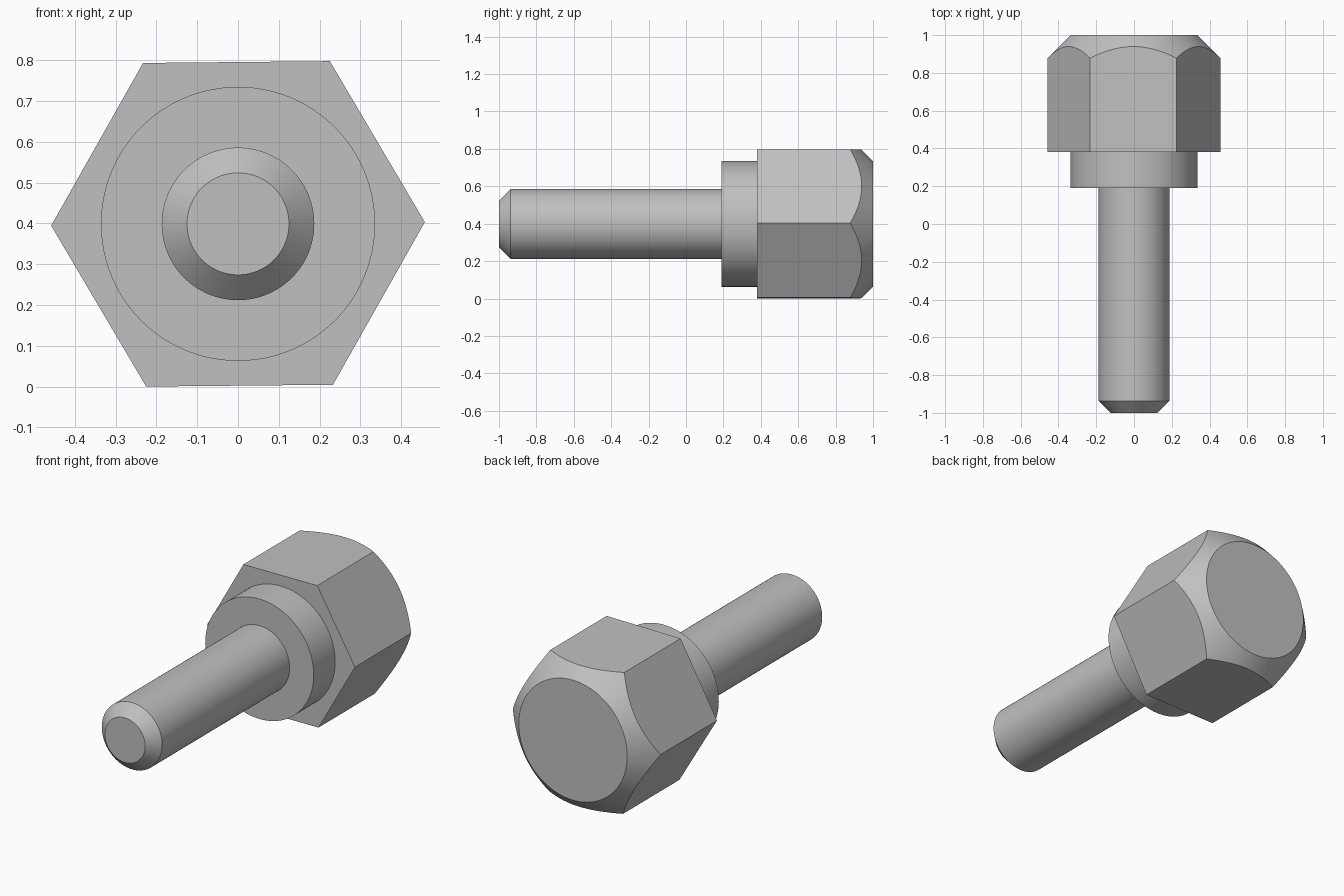
import bpy, bmesh, math

cube = bpy.data.objects.get("Cube")
if cube:
    bpy.data.objects.remove(cube, do_unlink=True)

SEGMENTS = 96
TILT = math.radians(0.55)          # slight turn of the hexagon about its axis
HEX_R = 0.458                      # hexagon corner radius
AXIS_Z = HEX_R * math.sin(math.pi / 3 + TILT)
CAP_R = 0.336                      # flat end of the head, same as collar

steel = bpy.data.materials.new("grey steel")
steel.use_nodes = True
GREY = (0.53, 0.53, 0.53, 1)
steel.diffuse_color = GREY
steel.node_tree.nodes["Principled BSDF"].inputs["Base Color"].default_value = GREY


def hex_radius(a):
    """Distance from the axis to the hexagon outline at angle a."""
    third = math.pi / 3
    return HEX_R * math.cos(third / 2) / math.cos(a % third - third / 2)


def lathe(name, rings):
    """Closed solid along y; each ring maps an angle to (radius, y)."""
    bm = bmesh.new()
    loops = []
    for ring in rings:
        loop = []
        for i in range(SEGMENTS):
            a = math.tau * i / SEGMENTS
            r, y = ring(a)
            loop.append(bm.verts.new((r * math.cos(a + TILT), y,
                                      r * math.sin(a + TILT))))
        loops.append(loop)
    for low, high in zip(loops, loops[1:]):
        for i in range(SEGMENTS):
            j = (i + 1) % SEGMENTS
            bm.faces.new((low[i], low[j], high[j], high[i]))
    bm.faces.new(loops[0])
    bm.faces.new(loops[-1])
    bmesh.ops.recalc_face_normals(bm, faces=bm.faces)
    mesh = bpy.data.meshes.new(name)
    bm.to_mesh(mesh)
    bm.free()
    mesh.materials.append(steel)
    obj = bpy.data.objects.new(name, mesh)
    obj.location.z = AXIS_Z
    bpy.context.collection.objects.link(obj)
    bpy.ops.object.select_all(action='DESELECT')
    obj.select_set(True)
    bpy.context.view_layer.objects.active = obj
    bpy.ops.object.shade_smooth_by_angle(angle=math.radians(30))
    return obj


def circle(r, y):
    return lambda a: (r, y)


# Hexagonal head, its back end turned down by a 45 degree cone
lathe("hex_head", [
    lambda a: (hex_radius(a), 0.38),
    lambda a: (hex_radius(a), 1 - (hex_radius(a) - CAP_R)),
    circle(CAP_R, 1)])

# Round collar under the head
lathe("collar", [circle(CAP_R, 0.19), circle(CAP_R, 0.39)])

# Shank with chamfered tip
lathe("shank", [circle(0.125, -1), circle(0.187, -0.938), circle(0.187, 0.2)])
